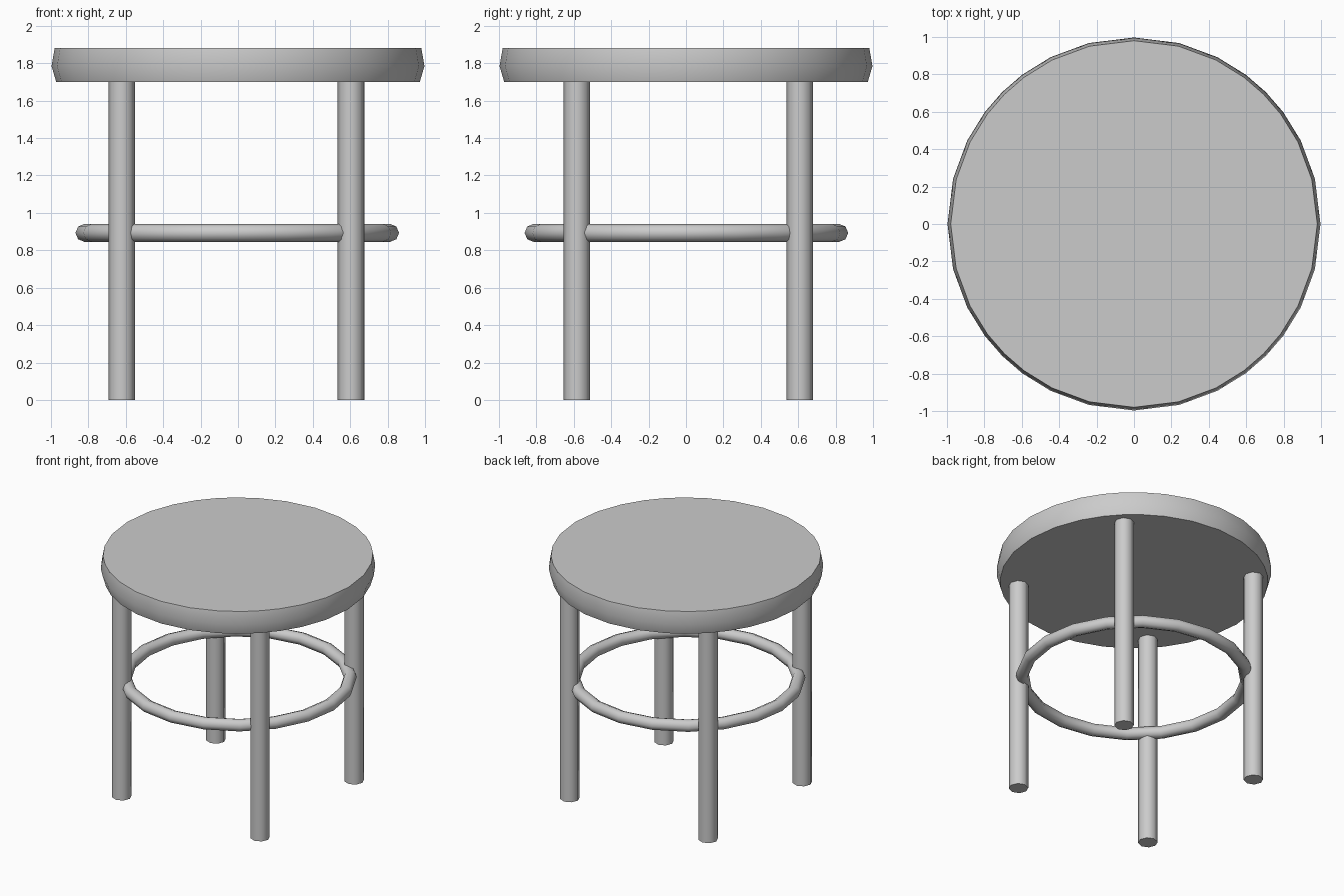
import bpy, bmesh, math

if "Cube" in bpy.data.objects:
    bpy.data.objects.remove(bpy.data.objects["Cube"])

grey = bpy.data.materials.new("grey")
grey.diffuse_color = (0.6, 0.6, 0.6, 1)
grey.use_nodes = True
grey.node_tree.nodes["Principled BSDF"].inputs["Base Color"].default_value = grey.diffuse_color


def finish(name, bm, angle=40):
    bmesh.ops.recalc_face_normals(bm, faces=bm.faces)
    mesh = bpy.data.meshes.new(name)
    bm.to_mesh(mesh)
    bm.free()
    obj = bpy.data.objects.new(name, mesh)
    bpy.context.collection.objects.link(obj)
    mesh.materials.append(grey)
    bpy.context.view_layer.objects.active = obj
    obj.select_set(True)
    bpy.ops.object.shade_smooth_by_angle(angle=math.radians(angle))
    obj.select_set(False)
    return obj


# seat: disc with a bulging rim, corners spaced like a square grid pushed out to a circle
quarter = [math.atan(k / 4) for k in range(-4, 4)]
angles = [q * math.pi / 2 + a for q in range(4) for a in quarter]
bm = bmesh.new()
rings = [[bm.verts.new((r * math.cos(a), r * math.sin(a), z)) for a in angles]
         for r, z in ((0.972, 1.70), (0.997, 1.785), (0.98, 1.882))]
n = len(angles)
for low, high in zip(rings, rings[1:]):
    for i in range(n):
        j = (i + 1) % n
        bm.faces.new((low[i], low[j], high[j], high[i]))
bm.faces.new(rings[0])
bm.faces.new(rings[-1])
finish("seat", bm)

# legs
for side, x in (("left", -0.622), ("right", 0.604)):
    for end, y in (("front", -0.584), ("back", 0.608)):
        bm = bmesh.new()
        bmesh.ops.create_cone(bm, cap_ends=True, segments=8, radius1=0.071,
                              radius2=0.071, depth=1.72)
        bmesh.ops.translate(bm, verts=bm.verts, vec=(x, y, 0.86))
        finish(f"{end}_{side}_leg", bm, 50)

# foot ring
bpy.ops.mesh.primitive_torus_add(location=(-0.004, 0.002, 0.893), major_radius=0.817,
                                 minor_radius=0.048, major_segments=20, minor_segments=8)
ring = bpy.context.object
ring.name = "foot_ring"
ring.data.materials.append(grey)
bpy.ops.object.shade_smooth()
